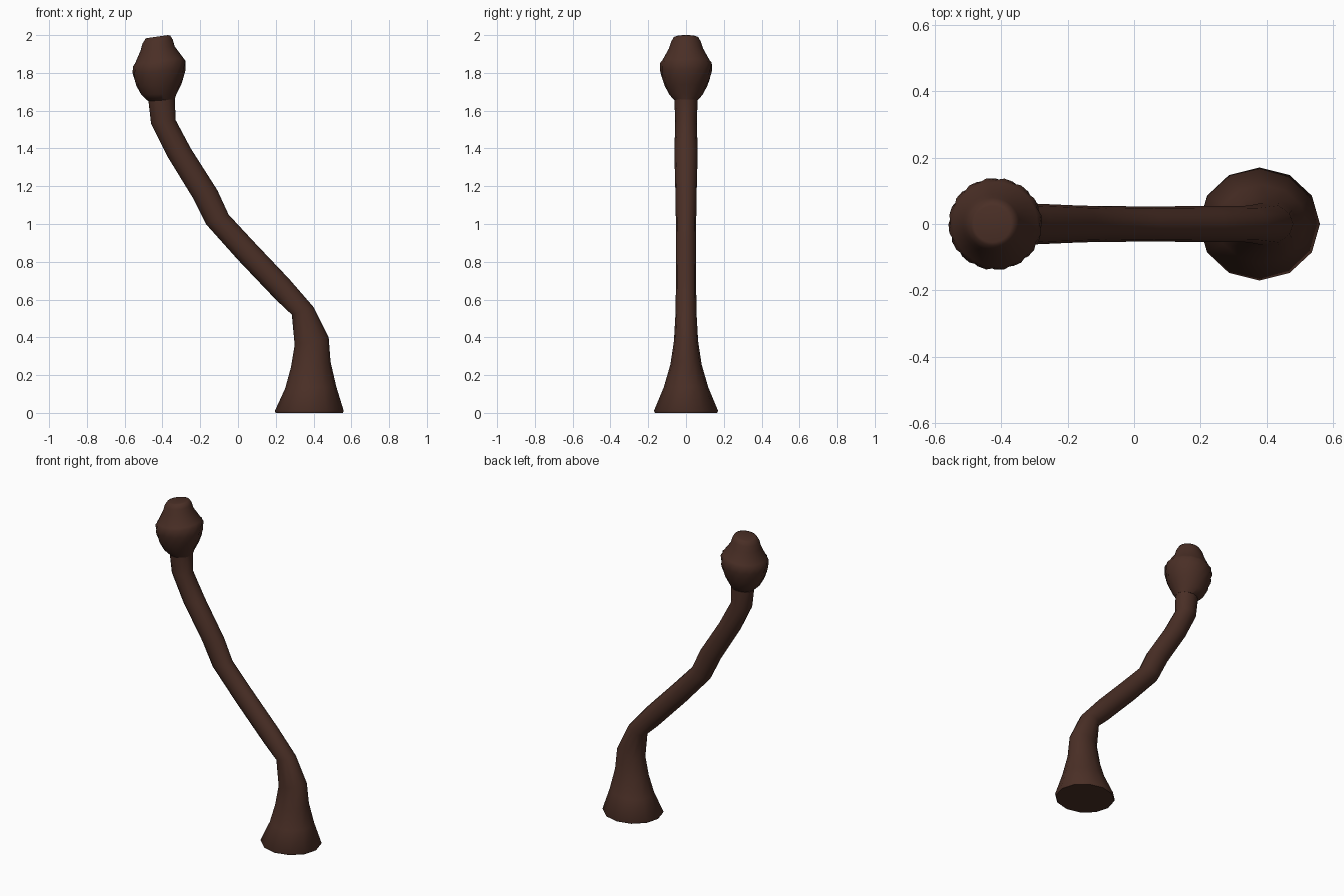
import bpy, bmesh, math
from mathutils import Vector

cube = bpy.data.objects.get("Cube")
if cube:
    bpy.data.objects.remove(cube)

# Dark brown finish
brown = bpy.data.materials.new("dark_brown")
brown.use_nodes = True
colour = (0.068, 0.028, 0.019, 1)
brown.diffuse_color = colour
bsdf = brown.node_tree.nodes["Principled BSDF"]
bsdf.inputs["Base Color"].default_value = colour
bsdf.inputs["Roughness"].default_value = 0.8


def loft(name, rings, sides, angle):
    """Each ring: left (x, z), right (x, z), half depth, bump size."""
    bm = bmesh.new()
    loops = []
    for left, right, depth, bump in rings:
        a = Vector((left[0], 0, left[1]))
        b = Vector((right[0], 0, right[1]))
        centre, arm = (a + b) / 2, (b - a) / 2
        loop = []
        for i in range(sides):
            t = math.tau * i / sides
            k = 1 + bump * (-1) ** i
            across = arm * math.cos(t) * k
            out = Vector((0, depth * math.sin(t) * k, 0))
            loop.append(bm.verts.new(centre + across + out))
        loops.append(loop)
    for lo, hi in zip(loops, loops[1:]):
        for i in range(sides):
            j = (i + 1) % sides
            bm.faces.new((lo[i], lo[j], hi[j], hi[i]))
    bm.faces.new(loops[0][::-1])
    bm.faces.new(loops[-1])
    bmesh.ops.recalc_face_normals(bm, faces=bm.faces[:])
    mesh = bpy.data.meshes.new(name)
    bm.to_mesh(mesh)
    bm.free()
    mesh.materials.append(brown)
    obj = bpy.data.objects.new(name, mesh)
    bpy.context.collection.objects.link(obj)
    bpy.ops.object.select_all(action="DESELECT")
    obj.select_set(True)
    bpy.context.view_layer.objects.active = obj
    bpy.ops.object.shade_smooth_by_angle(angle=math.radians(angle))
    return obj


# Flared foot and bent stem
loft("foot_and_stem", [
    ((0.20, 0), (0.555, 0), 0.165, 0),
    ((0.195, 0.01), (0.56, 0.01), 0.17, 0),
    ((0.25, 0.13), (0.52, 0.14), 0.118, 0),
    ((0.28, 0.24), (0.49, 0.27), 0.083, 0),
    ((0.30, 0.36), (0.48, 0.40), 0.064, 0),
    ((0.285, 0.52), (0.40, 0.56), 0.055, 0),
    ((0.20, 0.60), (0.27, 0.71), 0.054, 0),
    ((0, 0.81), (0.08, 0.91), 0.053, 0),
    ((-0.17, 1.0), (-0.05, 1.05), 0.054, 0),
    ((-0.24, 1.14), (-0.11, 1.18), 0.056, 0),
    ((-0.375, 1.36), (-0.25, 1.40), 0.062, 0),
    ((-0.46, 1.53), (-0.33, 1.55), 0.057, 0),
    ((-0.475, 1.66), (-0.335, 1.67), 0.062, 0),
    ((-0.475, 1.70), (-0.335, 1.71), 0.062, 0),
], 12, 50)

# Knobbly bulb with a plain tapered cap
loft("bulb", [
    ((-0.475, 1.65), (-0.335, 1.66), 0.062, 0),
    ((-0.512, 1.685), (-0.325, 1.69), 0.09, 0),
    ((-0.535, 1.73), (-0.302, 1.74), 0.112, 0.02),
    ((-0.547, 1.765), (-0.288, 1.78), 0.126, -0.025),
    ((-0.555, 1.80), (-0.280, 1.82), 0.134, 0.025),
    ((-0.555, 1.835), (-0.280, 1.865), 0.136, -0.025),
    ((-0.545, 1.85), (-0.290, 1.88), 0.126, 0),
    ((-0.515, 1.92), (-0.335, 1.94), 0.09, 0),
    ((-0.506, 1.955), (-0.345, 1.975), 0.079, 0),
    ((-0.490, 1.98), (-0.358, 1.997), 0.065, 0),
    ((-0.482, 1.984), (-0.370, 2.0), 0.055, 0),
], 32, 50)
